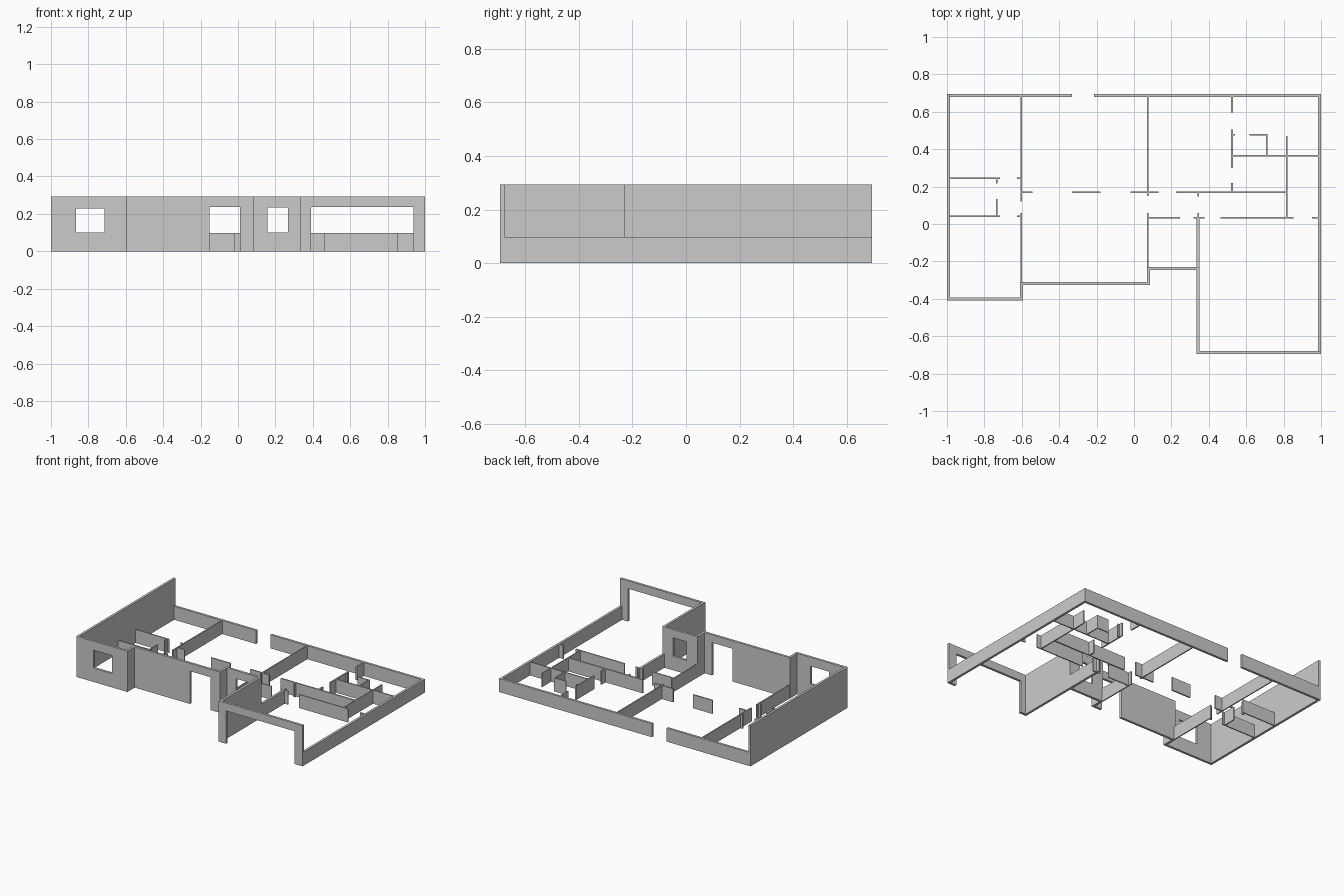
import bpy, bmesh
from mathutils import Vector

if "Cube" in bpy.data.objects:
    bpy.data.objects.remove(bpy.data.objects["Cube"])

TALL, LOW = 0.293, 0.097      # full-height front walls, cut-down rear walls
T_OUT, T_IN = 0.017, 0.008    # outer and partition wall thickness
HEAD = 0.236                  # top of door openings


def add_mesh(name, bm):
    bmesh.ops.recalc_face_normals(bm, faces=bm.faces)
    me = bpy.data.meshes.new(name)
    bm.to_mesh(me)
    bm.free()
    ob = bpy.data.objects.new(name, me)
    bpy.context.collection.objects.link(ob)
    return ob


def wall_run(name, path, height, t=T_OUT):
    """Wall following an outer-face path, thickened to its left with mitred corners."""
    pts = [Vector(p) for p in path]
    dirs = [(b - a).normalized() for a, b in zip(pts, pts[1:])]
    normals = [Vector((-d.y, d.x)) for d in dirs]
    inner = []
    for i, p in enumerate(pts):
        if 0 < i < len(pts) - 1:
            off = normals[i - 1] + normals[i]      # right-angle corners
        else:
            off = normals[0] if i == 0 else normals[-1]
        inner.append(p + off * t)
    bm = bmesh.new()
    rings = [[[bm.verts.new((p.x, p.y, z)) for p in line] for z in (0, height)]
             for line in (pts, inner)]
    (o0, o1), (i0, i1) = rings
    for a in range(len(pts) - 1):
        b = a + 1
        for lo, hi in ((o0, o1), (i0, i1), (o0, i0), (o1, i1)):
            bm.faces.new((lo[a], lo[b], hi[b], hi[a]))
    for e in (0, -1):
        bm.faces.new((o0[e], i0[e], i1[e], o1[e]))
    return add_mesh(name, bm)


def box(name, x0, x1, y0, y1, z0, z1):
    bm = bmesh.new()
    bmesh.ops.create_cube(bm, size=1)
    for v in bm.verts:
        v.co = ((x0 + x1) / 2 + v.co.x * (x1 - x0),
                (y0 + y1) / 2 + v.co.y * (y1 - y0),
                (z0 + z1) / 2 + v.co.z * (z1 - z0))
    return add_mesh(name, bm)


def across(name, y, *spans, t=T_IN):
    """Low partitions running along x."""
    for i, (a, b) in enumerate(spans):
        box(f"{name}_{i + 1}", a, b, y - t / 2, y + t / 2, 0, LOW)


def along(name, x, *spans, t=T_IN):
    """Low partitions running along y."""
    for i, (a, b) in enumerate(spans):
        box(f"{name}_{i + 1}", x - t / 2, x + t / 2, a, b, 0, LOW)


# Full-height outer wall: left side, stepped front, garage front
front_wall = wall_run("front_wall", [
    (-1, 0.695), (-1, -0.41), (-0.593, -0.41), (-0.593, -0.327), (0.086, -0.327),
    (0.086, -0.247), (0.333, -0.247), (0.333, -0.695), (1, -0.695)], TALL)

# Window and door openings in the front wall
openings = [
    ("bedroom_window", -0.865, -0.715, -0.403, 0.10, 0.229),
    ("front_door", -0.153, 0.012, -0.318, -0.05, HEAD),
    ("side_window", 0.157, 0.266, -0.238, 0.10, HEAD - 0.002),
    ("garage_door", 0.391, 0.938, -0.687, -0.05, HEAD),
]
for name, x0, x1, y, z0, z1 in openings:
    cutter = box(name + "_cutter", x0, x1, y - 0.02, y + 0.02, z0, z1)
    cutter.hide_render = True
    cutter.hide_set(True)
    mod = front_wall.modifiers.new(name, 'BOOLEAN')
    mod.operation = 'DIFFERENCE'
    mod.solver = 'EXACT'
    mod.object = cutter
bpy.context.view_layer.objects.active = front_wall
for name, *_ in openings:
    bpy.ops.object.modifier_apply(modifier=name)
    bpy.data.objects.remove(bpy.data.objects[name + "_cutter"])

# Low outer walls: right side and back, with the back door gap
wall_run("right_and_back_wall", [(1, -0.678), (1, 0.695), (-0.215, 0.695)], LOW)
wall_run("back_left_wall", [(-0.332, 0.695), (-0.983, 0.695)], LOW)
along("garage_side_wall", 0.3415, (-0.23, 0.036), t=T_OUT)

# Left bedrooms and bathroom
along("left_bedroom_wall", -0.604, (0.12, 0.678), (-0.31, 0.06))
across("bath_back_wall", 0.244, (-0.983, -0.717), (-0.625, -0.608))
across("bath_front_wall", 0.041, (-0.983, -0.717), (-0.625, -0.608))
along("bath_side_wall", -0.735, (0.045, 0.134), (0.216, 0.24))

# Central hall and living room
across("hall_back_wall", 0.170, (-0.60, -0.543), (-0.332, -0.178),
       (-0.019, 0.131), (0.224, 0.82), t=0.01)
along("living_wall", 0.073, (0.15, 0.678), (-0.23, 0.06))
across("hall_front_wall", 0.034, (0.077, 0.246), (0.318, 0.377),
       (0.463, 0.853), (0.951, 0.983))
along("hall_door_jamb", 0.344, (0.038, 0.06), (0.148, 0.165))

# Right bedroom, closet and second bathroom
along("right_bedroom_wall", 0.523, (0.596, 0.678), (0.30, 0.506), (0.175, 0.218), t=0.01)
across("closet_front_wall", 0.366, (0.528, 0.983))
along("right_bath_wall", 0.818, (0.038, 0.47))
across("closet_back_wall", 0.477, (0.528, 0.54), (0.618, 0.713))
along("closet_side_wall", 0.709, (0.37, 0.473))
